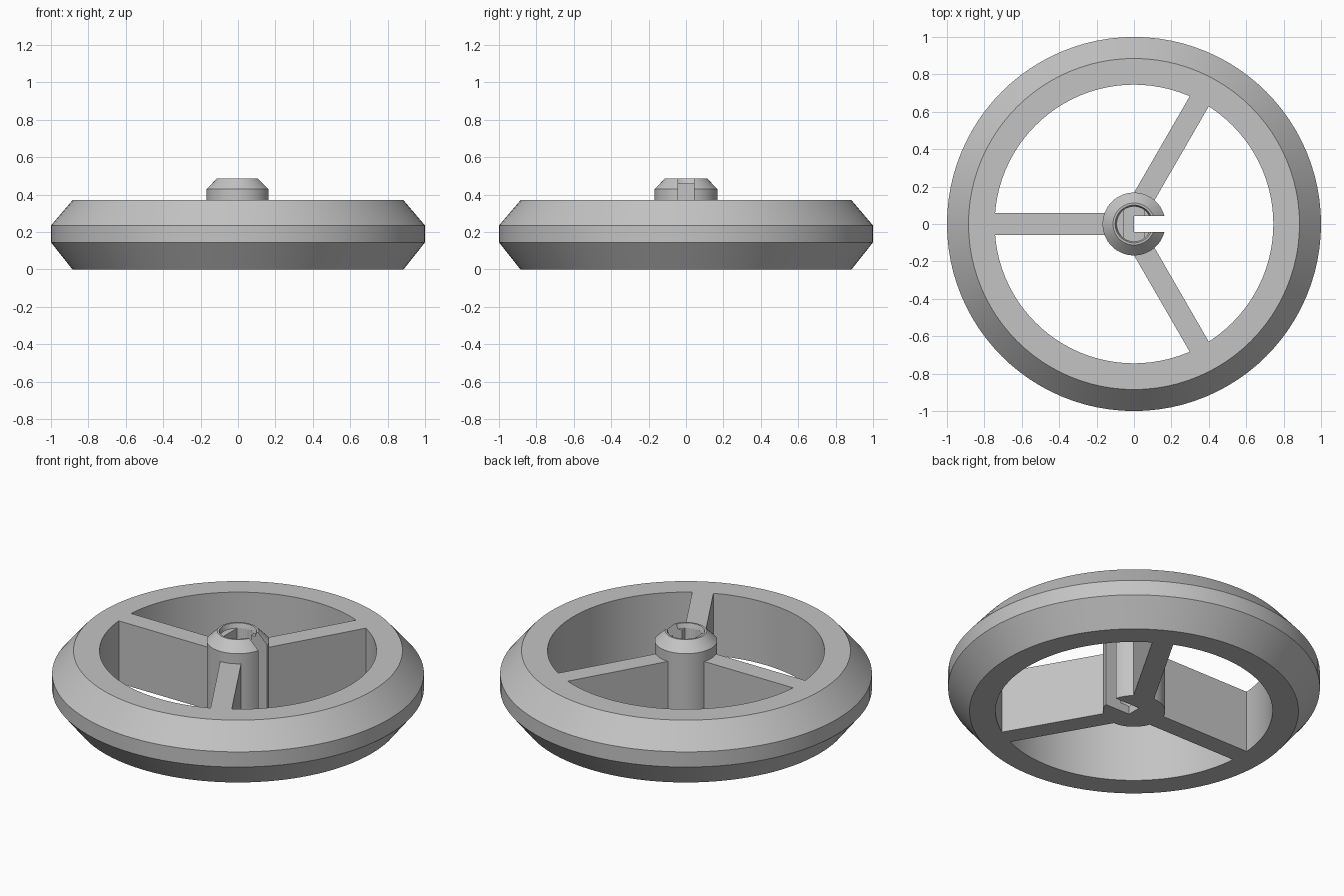
import bpy, bmesh, math
from mathutils import Matrix, Vector

if "Cube" in bpy.data.objects:
    bpy.data.objects.remove(bpy.data.objects["Cube"])

SEG = 96
grey = bpy.data.materials.new("plain_grey")
grey.diffuse_color = (0.55, 0.55, 0.55, 1)
grey.use_nodes = True
grey.node_tree.nodes["Principled BSDF"].inputs["Base Color"].default_value = grey.diffuse_color


def make_object(name, bm):
    bmesh.ops.remove_doubles(bm, verts=bm.verts[:], dist=1e-5)
    bmesh.ops.recalc_face_normals(bm, faces=bm.faces[:])
    mesh = bpy.data.meshes.new(name)
    bm.to_mesh(mesh)
    bm.free()
    mesh.materials.append(grey)
    obj = bpy.data.objects.new(name, mesh)
    bpy.context.collection.objects.link(obj)
    return obj


def revolve(name, profile, closed):
    """Turn an (r, z) profile around the z axis."""
    bm = bmesh.new()
    vs = [bm.verts.new((r, 0, z)) for r, z in profile]
    edges = [bm.edges.new(p) for p in zip(vs, vs[1:])]
    if closed:
        edges.append(bm.edges.new((vs[-1], vs[0])))
    bmesh.ops.spin(bm, geom=vs + edges, cent=(0, 0, 0), axis=(0, 0, 1),
                   angle=math.tau, steps=SEG)
    return make_object(name, bm)


def box(name, lo, hi, matrix=Matrix()):
    lo, hi = Vector(lo), Vector(hi)
    bm = bmesh.new()
    bmesh.ops.create_cube(bm, size=1)
    for v in bm.verts:
        v.co = matrix @ ((lo + hi) / 2 + v.co * (hi - lo))
    return make_object(name, bm)


def prism(name, outline, z0, z1):
    bm = bmesh.new()
    face = bm.faces.new([bm.verts.new((x, y, z0)) for x, y in outline])
    top = bmesh.ops.extrude_face_region(bm, geom=[face])["geom"]
    for v in top:
        if isinstance(v, bmesh.types.BMVert):
            v.co.z = z1
    return make_object(name, bm)


def combine(target, tool, operation):
    """Apply a boolean and discard the tool."""
    mod = target.modifiers.new(operation.lower(), 'BOOLEAN')
    mod.operation, mod.solver, mod.object = operation, 'EXACT', tool
    bpy.context.view_layer.objects.active = target
    bpy.ops.object.modifier_apply(modifier=mod.name)
    bpy.data.objects.remove(tool)


# Rim with bevelled outer edges
wheel = revolve("wheel", [(0.745, 0), (0.885, 0), (1, 0.145), (1, 0.235),
                          (0.885, 0.37), (0.745, 0.37)], True)

# Hub with chamfered top
hub = revolve("hub", [(0, 0), (0.168, 0), (0.168, 0.43), (0.112, 0.487),
                      (0, 0.487)], False)
combine(wheel, hub, 'UNION')

# Three full-height spokes, meeting slightly off the hub axis
for angle in (60, 180, 300):
    m = Matrix.Translation((-0.03, 0, 0)) @ Matrix.Rotation(math.radians(angle), 4, 'Z')
    combine(wheel, box("spoke", (0.06, -0.0575, 0), (0.82, 0.0575, 0.37), m), 'UNION')

# Shaft bore: flat-sided hole above a thin floor, with a round recess on top
a = math.acos(0.057 / 0.093)
arc = [a + (math.pi - 2 * a) * i / 12 for i in range(13)]
outline = [(0.093 * math.cos(t), 0.093 * math.sin(t))
           for t in arc + [t + math.pi for t in arc]]
combine(wheel, prism("bore", outline, 0.05, 0.6), 'DIFFERENCE')
recess = revolve("recess", [(0, 0.46), (0.093, 0.46), (0.101, 0.487),
                            (0.101, 0.6), (0, 0.6)], False)
combine(wheel, recess, 'DIFFERENCE')

# Side slot through the hub's full height
combine(wheel, box("slot", (0, -0.042, -0.1), (0.3, 0.042, 0.6)), 'DIFFERENCE')

bpy.ops.object.select_all(action='DESELECT')
wheel.select_set(True)
bpy.context.view_layer.objects.active = wheel
bpy.ops.object.shade_smooth_by_angle(angle=math.radians(20))
